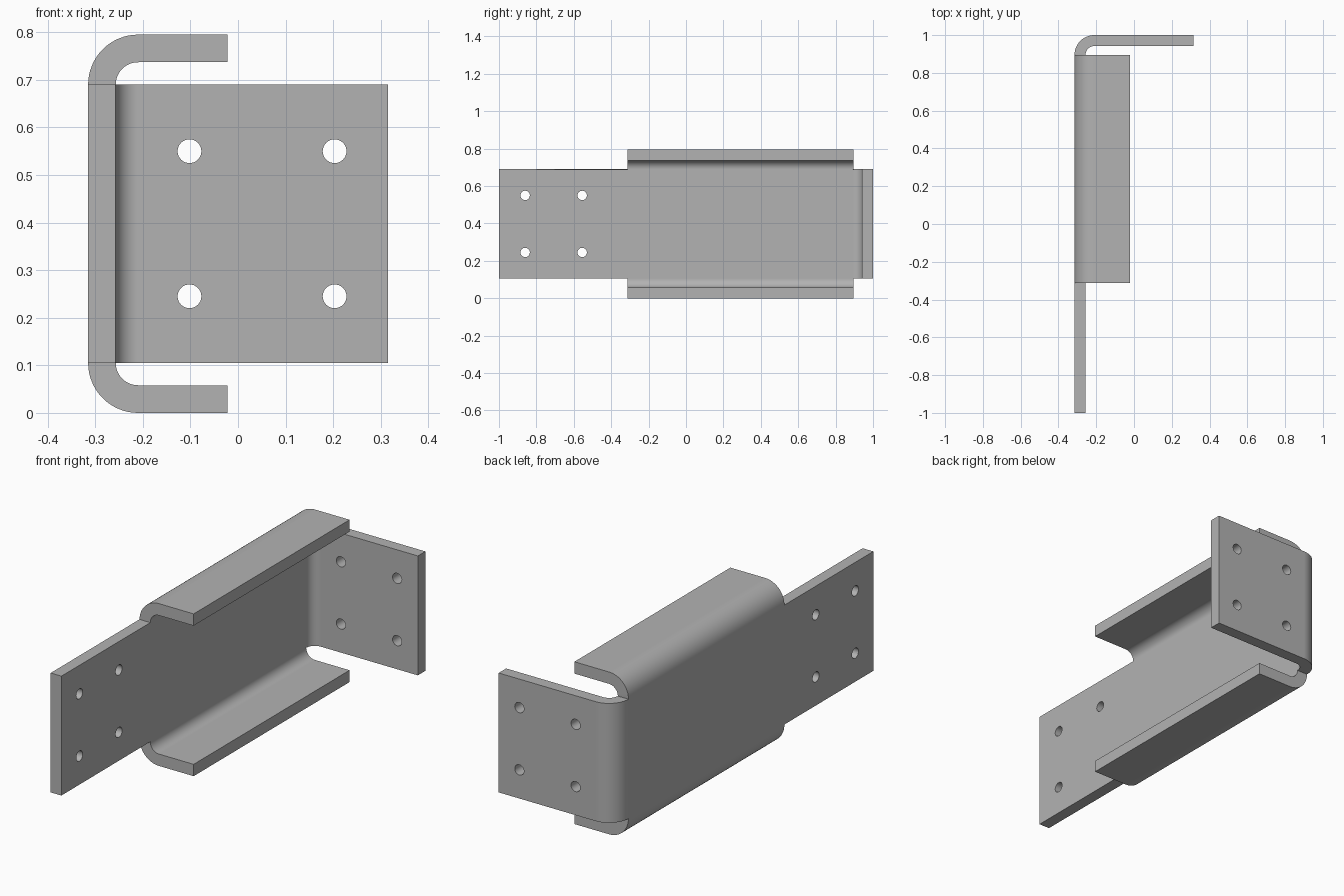
import bpy, bmesh
from math import pi, sin, cos, radians

default = bpy.data.objects.get("Cube")
if default:
    bpy.data.objects.remove(default, do_unlink=True)

THICK = 0.058                     # sheet thickness
R = 0.105                         # outer bend radius
LEFT, RIGHT = -0.315, 0.315       # outer web face, end plate tip
LIP = -0.022                      # flange tip
Z0, Z1 = R, 0.69                  # web edges
FRONT, NOTCH, BEND, BACK = -1.0, -0.312, 1 - R, 1.0
HOLE_Z = (0.245, 0.55)
HOLE_R = 0.025
STEPS = 16

steel = bpy.data.materials.new("steel grey")
steel.use_nodes = True
grey = (0.45, 0.45, 0.45, 1)
steel.diffuse_color = grey
steel.node_tree.nodes["Principled BSDF"].inputs["Base Color"].default_value = grey


def bend(tip):
    """Quarter bend then a straight leg, as (x, distance past the bend line)."""
    arc = [(LEFT + R - R * cos(a), R * sin(a))
           for a in (pi / 2 * i / STEPS for i in range(STEPS + 1))]
    return arc + [(tip, R)]


def strip(bm, path, place):
    """Skin a path into a band of quads; place gives both ends of each rung."""
    rungs = [[bm.verts.new(p) for p in place(x, d)] for x, d in path]
    for (a, b), (c, d) in zip(rungs, rungs[1:]):
        bm.faces.new((a, b, d, c))


# Outer skin of the folded sheet
bm = bmesh.new()
for y0, y1 in ((FRONT, NOTCH), (NOTCH, BEND)):
    bm.faces.new([bm.verts.new((LEFT, y, z))
                  for y, z in ((y0, Z0), (y0, Z1), (y1, Z1), (y1, Z0))])
strip(bm, bend(RIGHT), lambda x, d: ((x, BEND + d, Z0), (x, BEND + d, Z1)))
strip(bm, bend(LIP), lambda x, d: ((x, NOTCH, Z1 + d), (x, BEND, Z1 + d)))
strip(bm, bend(LIP), lambda x, d: ((x, NOTCH, Z0 - d), (x, BEND, Z0 - d)))
bmesh.ops.remove_doubles(bm, verts=bm.verts, dist=0.0001)
bmesh.ops.recalc_face_normals(bm, faces=bm.faces)
bm.faces.ensure_lookup_table()
if bm.faces[0].normal.x > 0:      # skin must face away from the channel
    bmesh.ops.reverse_faces(bm, faces=bm.faces)
mesh = bpy.data.meshes.new("bracket")
bm.to_mesh(mesh)
bm.free()
bracket = bpy.data.objects.new("bracket", mesh)
bpy.context.collection.objects.link(bracket)
mesh.materials.append(steel)

# Bolt hole cutters: four through the web, four through the end plate
spots = [((LEFT, y, z), (0, pi / 2, 0)) for y in (-0.86, -0.555) for z in HOLE_Z]
spots += [((x, BACK, z), (pi / 2, 0, 0)) for x in (-0.102, 0.203) for z in HOLE_Z]
cutters = bpy.data.collections.new("hole_cutters")
for spot, turn in spots:
    bpy.ops.mesh.primitive_cylinder_add(vertices=32, radius=HOLE_R, depth=0.3,
                                        location=spot, rotation=turn)
    cutter = bpy.context.object
    cutter.name = "hole_cutter"
    cutter.data.materials.append(steel)
    cutter.hide_render = True
    cutters.objects.link(cutter)

# Thicken, drill and shade
solid = bracket.modifiers.new("thickness", 'SOLIDIFY')
solid.thickness = THICK
solid.offset = -1
solid.use_even_offset = True
drill = bracket.modifiers.new("holes", 'BOOLEAN')
drill.operand_type = 'COLLECTION'
drill.collection = cutters
drill.solver = 'EXACT'

bpy.ops.object.select_all(action='DESELECT')
bracket.select_set(True)
bpy.context.view_layer.objects.active = bracket
for name in ("thickness", "holes"):
    bpy.ops.object.modifier_apply(modifier=name)
for cutter in list(cutters.objects):
    bpy.data.objects.remove(cutter, do_unlink=True)
bpy.data.collections.remove(cutters)
bpy.ops.object.shade_smooth_by_angle(angle=radians(30))
bracket.modifiers.new("flat_panels", 'WEIGHTED_NORMAL').keep_sharp = True
